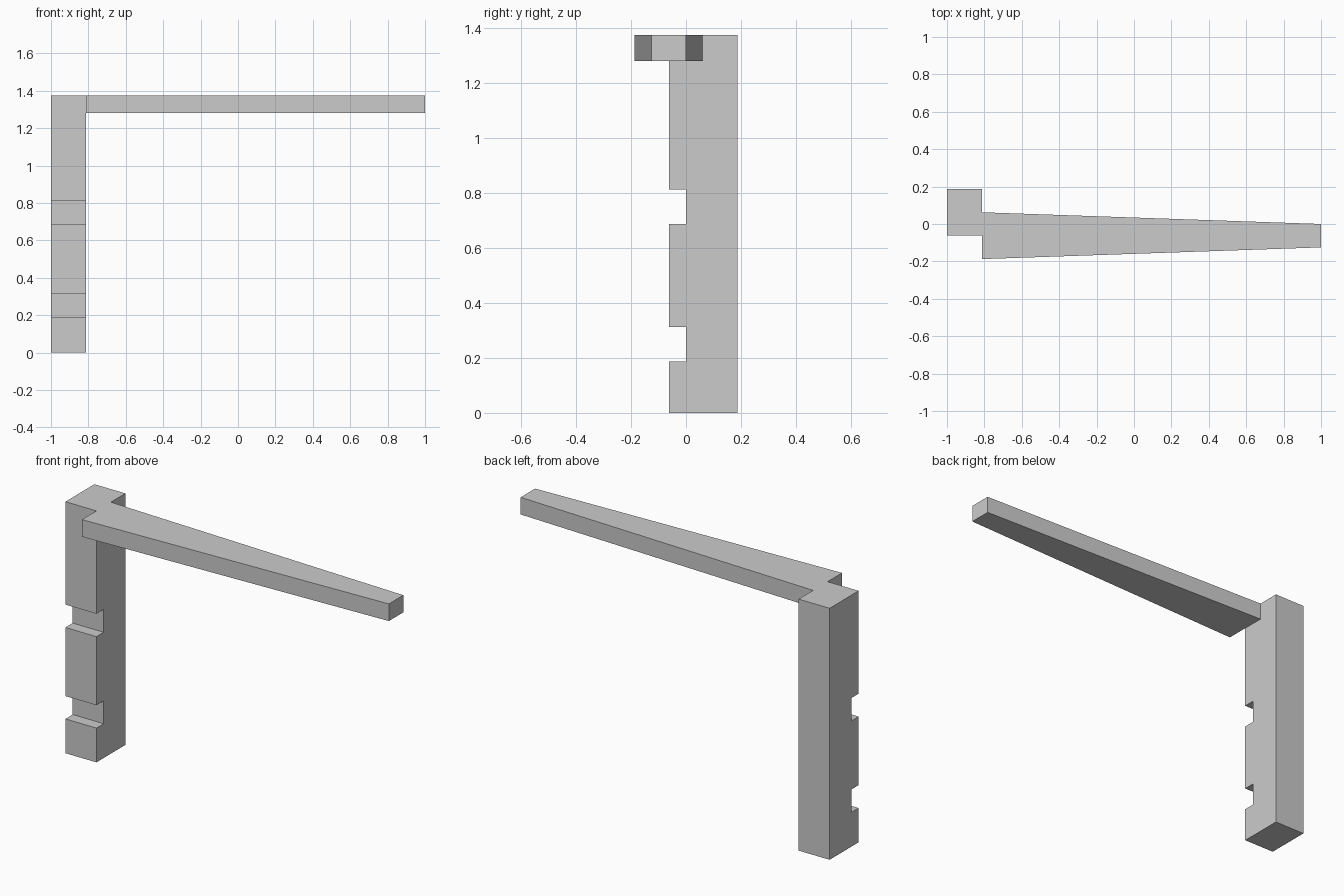
import bpy
import bmesh
from mathutils import Vector

cube = bpy.data.objects.get("Cube")
if cube:
    bpy.data.objects.remove(cube, do_unlink=True)

grey = bpy.data.materials.new("plain grey")
grey.use_nodes = True
colour = (0.6, 0.6, 0.6, 1)
grey.diffuse_color = colour
grey.node_tree.nodes["Principled BSDF"].inputs["Base Color"].default_value = colour


def extrude_profile(name, points, offset):
    """Flat profile pushed along an offset into a closed solid."""
    bm = bmesh.new()
    face = bm.faces.new([bm.verts.new(p) for p in points])
    result = bmesh.ops.extrude_face_region(bm, geom=[face], use_keep_orig=True)
    moved = [v for v in result["geom"] if isinstance(v, bmesh.types.BMVert)]
    bmesh.ops.translate(bm, verts=moved, vec=Vector(offset))
    bmesh.ops.recalc_face_normals(bm, faces=bm.faces)
    mesh = bpy.data.meshes.new(name)
    bm.to_mesh(mesh)
    bm.free()
    mesh.materials.append(grey)
    obj = bpy.data.objects.new(name, mesh)
    bpy.context.collection.objects.link(obj)
    return obj


LEFT, JOINT, TIP = -1.0, -0.8125, 1.0
TOP, ARM_BOTTOM = 1.375, 1.28125
FRONT, NOTCH, BACK = -0.0625, 0.0, 0.1875

# Upright post: side profile with two square notches in its front
profile = [(LEFT, BACK, TOP), (LEFT, BACK, 0), (LEFT, FRONT, 0)]
for low in (0.1875, 0.6875):
    high = low + 0.125
    profile += [(LEFT, FRONT, low), (LEFT, NOTCH, low),
                (LEFT, NOTCH, high), (LEFT, FRONT, high)]
profile.append((LEFT, FRONT, TOP))
extrude_profile("notched_post", profile, (JOINT - LEFT, 0, 0))

# Tapered arm: plan outline raised to the top of the post
outline = [(JOINT, -0.1875, ARM_BOTTOM), (TIP, -0.125, ARM_BOTTOM),
           (TIP, 0, ARM_BOTTOM), (JOINT, 0.0625, ARM_BOTTOM)]
extrude_profile("tapered_arm", outline, (0, 0, TOP - ARM_BOTTOM))
